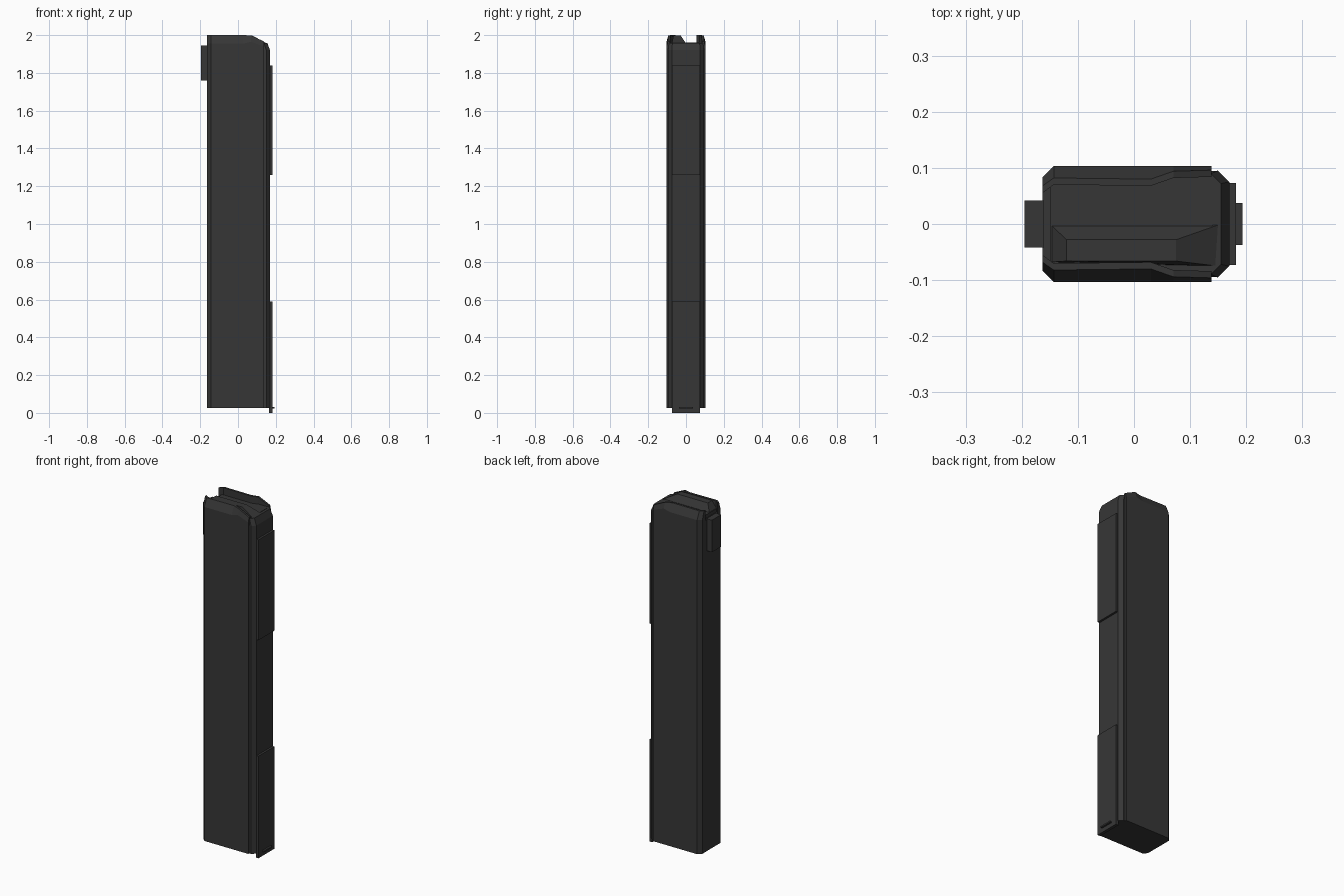
import bpy, bmesh

if "Cube" in bpy.data.objects:
    bpy.data.objects.remove(bpy.data.objects["Cube"])

steel = bpy.data.materials.new("dark_gunmetal")
steel.diffuse_color = (0.037, 0.037, 0.037, 1)
steel.use_nodes = True
steel.node_tree.nodes["Principled BSDF"].inputs["Base Color"].default_value = steel.diffuse_color


def loft(name, rings):
    """Skin a closed solid through rings with equal point counts."""
    bm = bmesh.new()
    vs = [[bm.verts.new(p) for p in r] for r in rings]
    n = len(vs[0])
    for a, b in zip(vs, vs[1:]):
        for i in range(n):
            j = (i + 1) % n
            bm.faces.new((a[i], a[j], b[j], b[i]))
    bm.faces.new(vs[0])
    bm.faces.new(vs[-1])
    bmesh.ops.recalc_face_normals(bm, faces=bm.faces)
    me = bpy.data.meshes.new(name)
    bm.to_mesh(me)
    bm.free()
    me.materials.append(steel)
    ob = bpy.data.objects.new(name, me)
    bpy.context.collection.objects.link(ob)
    return ob


def outline(half, z):
    """Mirror a half outline (y >= 0) across y and place it at height z."""
    return [(x, y, z) for x, y in half] + [(x, -y, z) for x, y in reversed(half)]


def box(name, x0, x1, y, z0, z1):
    half = [(x0, y), (x1, y)]
    return loft(name, [outline(half, z0), outline(half, z1)])


# Outer sleeve with chamfered rear corners
sleeve = [(-0.163, 0.083), (-0.143, 0.103), (0.138, 0.103)]
loft("sleeve", [outline(sleeve, 0.025), outline(sleeve, 1.94)])

# Inner tube whose chamfered front projects from the sleeve
tube = [(-0.15, 0.08), (0.15, 0.095), (0.17, 0.075)]
tube_top = [(-0.15, 0.07), (0.137, 0.09), (0.155, 0.072)]
loft("inner_tube", [outline(tube, 0.025), outline(tube, 1.92),
                    outline(tube_top, 1.958)])

# Feed lips: x, outer y, shoulder z, top outer y, top z, inner y
stations = [(-0.163, 0.083, 1.955, 0.068, 2.0, 0.055),
            (-0.143, 0.103, 1.955, 0.082, 2.0, 0.070),
            (0.030, 0.103, 1.955, 0.080, 2.0, 0.068),
            (0.070, 0.103, 1.965, 0.094, 1.998, 0.082),
            (0.138, 0.103, 1.940, 0.096, 1.966, 0.084)]
for side, s in (("left", 1), ("right", -1)):
    loft("feed_lip_" + side,
         [[(x, s * yo, 1.93), (x, s * yo, zs), (x, s * yt, zt),
           (x, s * yi, zt), (x, s * yi, 1.93)]
          for x, yo, zs, yt, zt, yi in stations])

# Follower: raised one-sided ramp on a flat deck
box("follower_deck", -0.15, 0.14, 0.068, 1.93, 1.96)
loft("follower_ramp", [
    [(-0.15, 0, 1.955), (0.155, 0, 1.955), (0.15, -0.075, 1.955), (-0.15, -0.068, 1.955)],
    [(-0.12, -0.028, 1.998), (0.075, -0.028, 1.998),
     (0.075, -0.066, 1.998), (-0.12, -0.066, 1.998)]])

# Rear catch
box("rear_catch", -0.195, -0.16, 0.042, 1.76, 1.945)

# Front grip plates and bottom tab
box("front_plate_upper", 0.165, 0.182, 0.073, 1.26, 1.84)
box("front_plate_lower", 0.165, 0.182, 0.073, 0.0, 0.59)
box("bottom_tab", 0.165, 0.193, 0.037, 0.024, 0.032)
